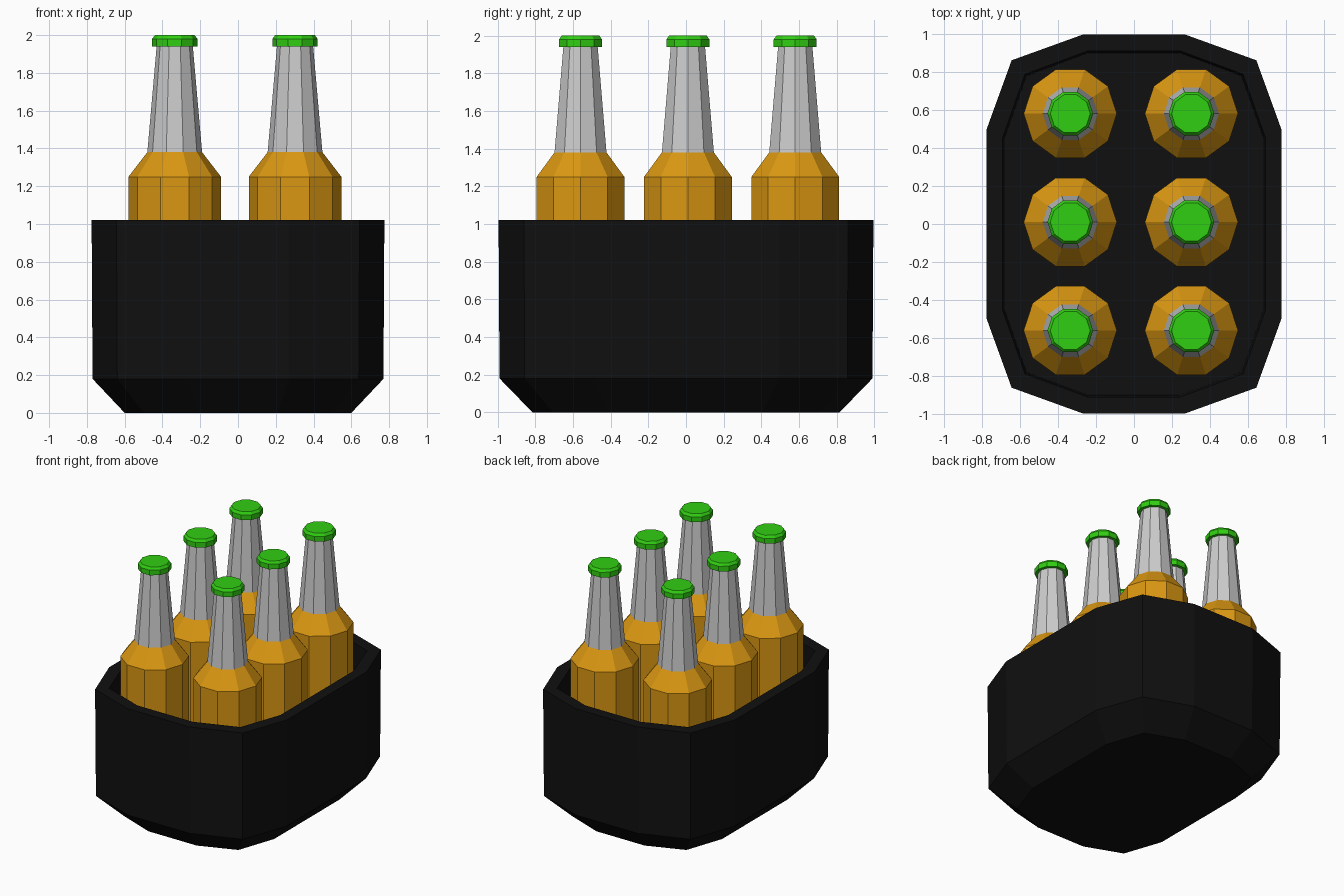
import bpy
import bmesh
import math

cube = bpy.data.objects.get("Cube")
if cube:
    bpy.data.objects.remove(cube, do_unlink=True)


def material(name, rgb):
    m = bpy.data.materials.new(name)
    m.use_nodes = True
    col = (*rgb, 1.0)
    m.diffuse_color = col
    m.node_tree.nodes["Principled BSDF"].inputs["Base Color"].default_value = col
    return m


BLACK = material("matte black", (0.005, 0.005, 0.005))
AMBER = material("amber glass", (0.70, 0.31, 0.006))
GREY = material("light grey", (0.60, 0.60, 0.60))
GREEN = material("cap green", (0.03, 0.62, 0.006))


def loft(name, rings, mat, location=(0, 0, 0)):
    """Skin a stack of matching rings and close both ends."""
    bm = bmesh.new()
    loops = [[bm.verts.new(p) for p in ring] for ring in rings]
    n = len(loops[0])
    for a, b in zip(loops, loops[1:]):
        for i in range(n):
            j = (i + 1) % n
            bm.faces.new((a[i], a[j], b[j], b[i]))
    bm.faces.new(loops[0][::-1])
    bm.faces.new(loops[-1])
    bmesh.ops.recalc_face_normals(bm, faces=bm.faces)
    mesh = bpy.data.meshes.new(name)
    bm.to_mesh(mesh)
    bm.free()
    mesh.materials.append(mat)
    ob = bpy.data.objects.new(name, mesh)
    ob.location = location
    bpy.context.scene.collection.objects.link(ob)
    return ob


def decagon(r, z):
    return [(r * math.cos(i * math.tau / 10), r * math.sin(i * math.tau / 10), z)
            for i in range(10)]


def carrier_ring(hx, hy, z):
    """Twelve-sided rounded rectangle with the given half sizes."""
    q = [(1, 0.5), (0.83, 0.865), (0.35, 1)]
    pts = q + [(-x, y) for x, y in q[::-1]]
    pts += [(-x, -y) for x, y in pts]
    return [(x * hx, y * hy, z) for x, y in pts]


# Carrier: chamfered base, upright walls, flat rim and hollow inside
loft("carrier", [
    carrier_ring(0.60, 0.815, 0.0),
    carrier_ring(0.77, 0.99, 0.18),
    carrier_ring(0.775, 0.995, 1.02),
    carrier_ring(0.69, 0.91, 1.02),
    carrier_ring(0.68, 0.90, 0.2),
], BLACK)

# Bottles: profile of (radius, height) for each part
PARTS = [
    ("body", AMBER, [(0.245, 0.2), (0.245, 1.25), (0.145, 1.38)]),
    ("neck", GREY, [(0.145, 1.38), (0.095, 1.95)]),
    ("cap", GREEN, [(0.12, 1.94), (0.12, 1.98), (0.105, 2.0)]),
]
for row, y in zip(("front", "middle", "back"), (-0.56, 0.01, 0.58)):
    for side, x in (("right", -0.335), ("left", 0.302)):
        for part, mat, profile in PARTS:
            loft(f"{row}_{side}_bottle_{part}",
                 [decagon(r, z) for r, z in profile], mat, (x, y, 0))
